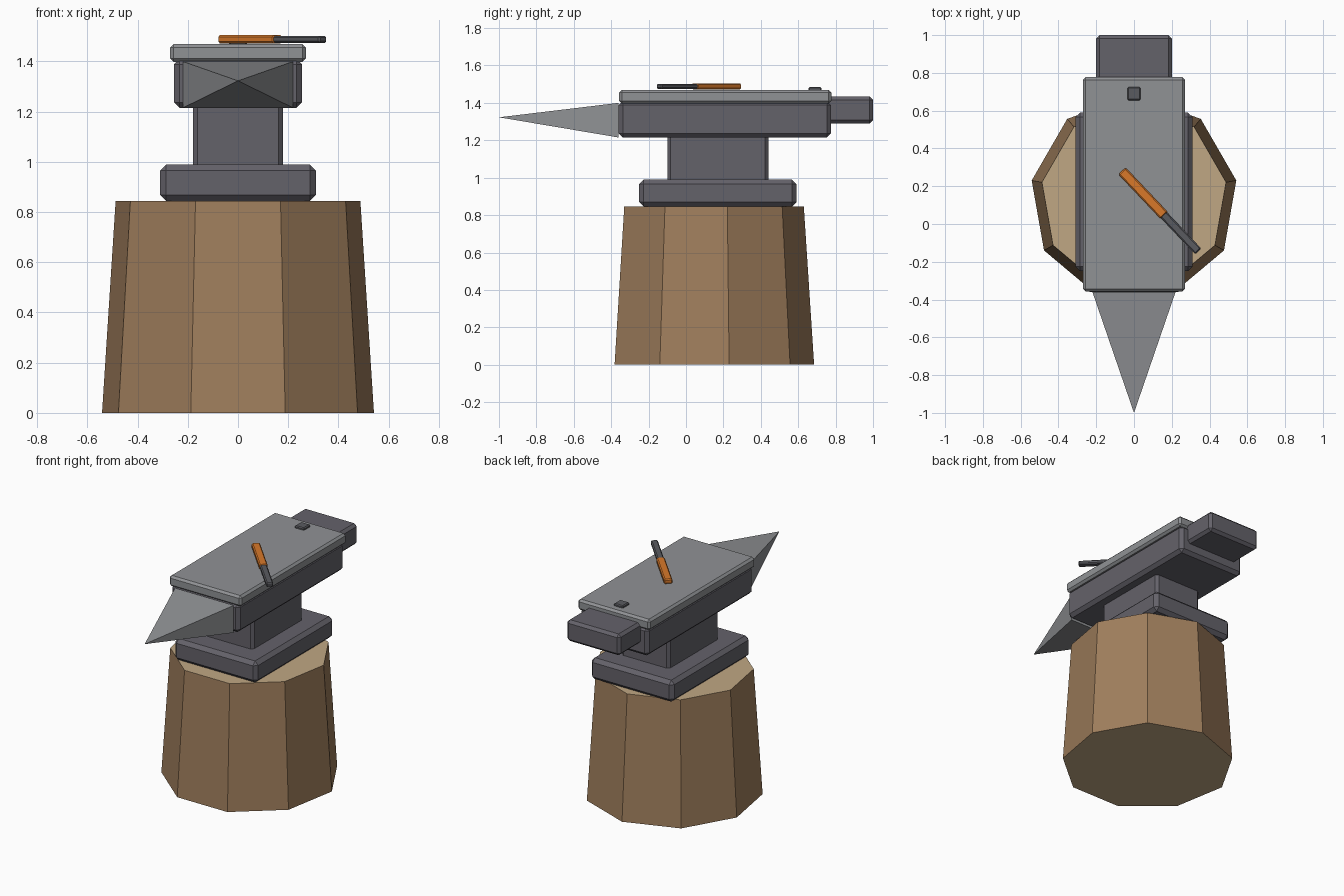
import bpy, bmesh, math
from mathutils import Matrix

if "Cube" in bpy.data.objects:
    bpy.data.objects.remove(bpy.data.objects["Cube"])


def material(name, rgb):
    m = bpy.data.materials.new(name)
    lin = [(c / 255 / 12.92) if c / 255 <= 0.04045 else ((c / 255 + 0.055) / 1.055) ** 2.4 for c in rgb]
    m.diffuse_color = (*lin, 1)
    m.use_nodes = True
    m.node_tree.nodes["Principled BSDF"].inputs["Base Color"].default_value = m.diffuse_color
    return m


bark = material("bark brown", (159, 126, 92))
end_grain = material("end grain tan", (192, 167, 131))
dark_steel = material("dark steel", (100, 98, 106))
light_steel = material("polished steel", (144, 146, 149))
tool_steel = material("tool steel", (90, 91, 96))
orange = material("hot orange", (216, 121, 42))


def finish(name, bm, *mats):
    bmesh.ops.recalc_face_normals(bm, faces=bm.faces)
    me = bpy.data.meshes.new(name)
    bm.to_mesh(me)
    bm.free()
    ob = bpy.data.objects.new(name, me)
    bpy.context.collection.objects.link(ob)
    for m in mats:
        me.materials.append(m)
    return ob


def block(name, x, y, z, bevel, mat):
    """Chamfered box from (min, max) ranges."""
    bm = bmesh.new()
    bmesh.ops.create_cube(bm, size=1)
    for v in bm.verts:
        for i, (lo, hi) in enumerate((x, y, z)):
            v.co[i] = lo if v.co[i] < 0 else hi
    bmesh.ops.bevel(bm, geom=bm.edges[:], offset=bevel, segments=1, affect='EDGES')
    return finish(name, bm, mat)


# Tapered nine-sided stump, one corner pointing back
bm = bmesh.new()
n, cy = 9, 0.135
rings = []
for r, z in ((0.55, 0), (0.495, 0.845)):
    rings.append([bm.verts.new((r * math.sin(2 * math.pi * i / n),
                                cy + r * math.cos(2 * math.pi * i / n), z)) for i in range(n)])
for i in range(n):
    j = (i + 1) % n
    bm.faces.new((rings[0][i], rings[0][j], rings[1][j], rings[1][i]))
for ring in rings:
    bm.faces.new(ring).material_index = 1
finish("stump", bm, bark, end_grain)

# Anvil blocks
block("anvil_foot", (-0.31, 0.31), (-0.25, 0.59), (0.845, 0.99), 0.024, dark_steel)
block("anvil_waist", (-0.18, 0.18), (-0.10, 0.44), (0.96, 1.24), 0.018, dark_steel)
block("anvil_body", (-0.255, 0.255), (-0.36, 0.775), (1.215, 1.41), 0.022, dark_steel)
block("anvil_face", (-0.27, 0.27), (-0.357, 0.777), (1.397, 1.47), 0.014, light_steel)
block("anvil_heel", (-0.20, 0.20), (0.70, 1.0), (1.29, 1.434), 0.018, dark_steel)
block("hardy_peg", (-0.035, 0.035), (0.655, 0.725), (1.45, 1.485), 0.006, tool_steel)

# Four-sided horn
bm = bmesh.new()
base = [bm.verts.new((x, -0.36, z)) for x, z in
        ((-0.22, 1.215), (0.22, 1.215), (0.22, 1.40), (-0.22, 1.40))]
tip = bm.verts.new((0, -1, 1.323))
bm.faces.new(base)
for i in range(4):
    bm.faces.new((base[i], base[(i + 1) % 4], tip))
finish("anvil_horn", bm, light_steel)

# Bar lying on the face: glowing end and cool end
turn = Matrix.Translation((0.16, 0.045, 0)) @ Matrix.Rotation(math.radians(-46.5), 4, 'Z')
for name, x, w, z, mat in (("bar_hot_end", (-0.325, 0.0), 0.026, (1.472, 1.505), orange),
                           ("bar_cool_end", (-0.01, 0.262), 0.022, (1.474, 1.502), tool_steel)):
    bar = block(name, x, (-w, w), z, 0.007, mat)
    bar.data.transform(turn)
